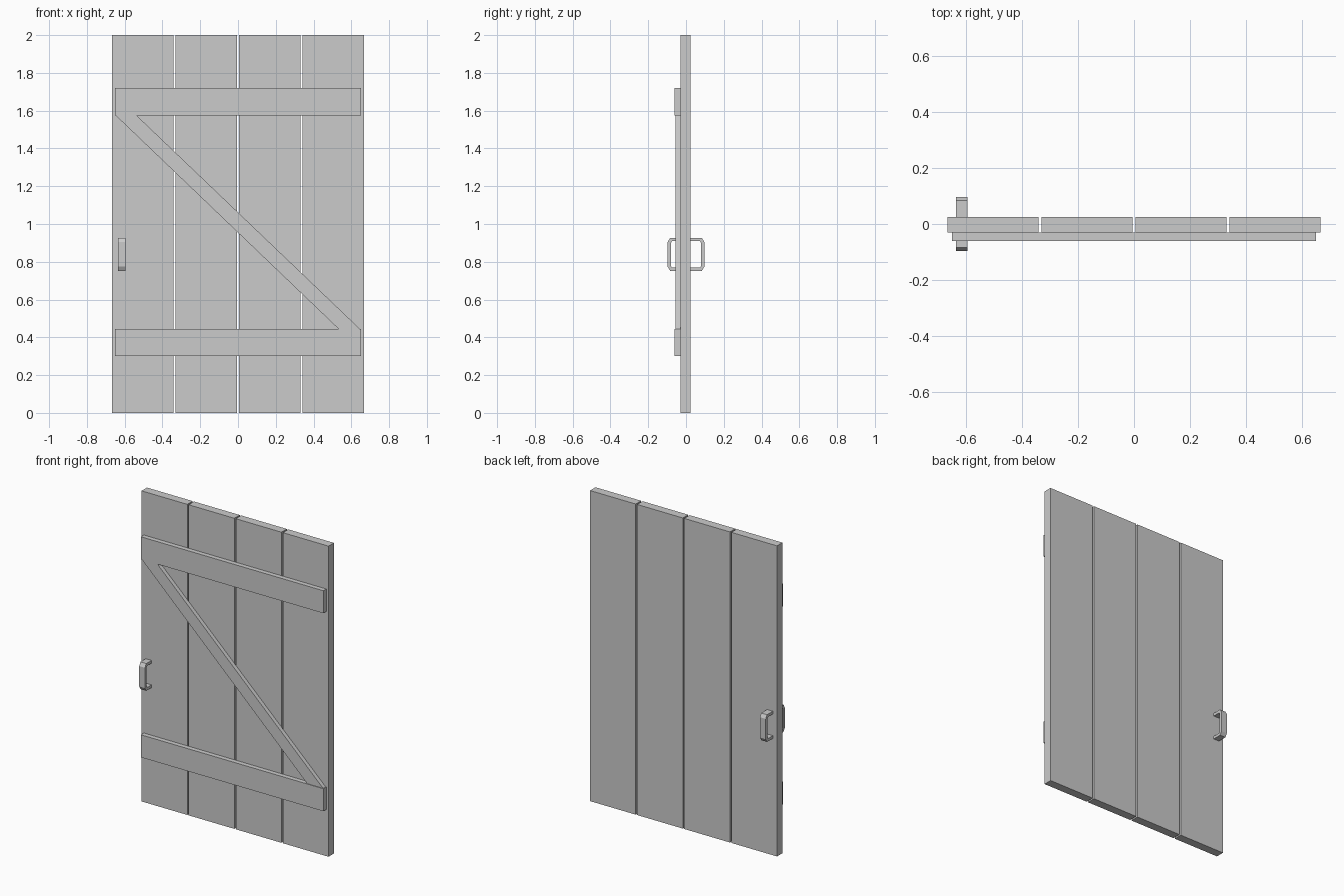
import bpy
import bmesh
from mathutils import Matrix

if "Cube" in bpy.data.objects:
    bpy.data.objects.remove(bpy.data.objects["Cube"], do_unlink=True)

# Single plain grey for the whole door
grey = bpy.data.materials.new("plain_grey")
grey.use_nodes = True
COLOR = (0.6, 0.6, 0.6, 1)
grey.diffuse_color = COLOR
grey.node_tree.nodes["Principled BSDF"].inputs["Base Color"].default_value = COLOR


def prism(name, outline, depth, to_world):
    """Extrude a 2D outline by depth along its local z, then place it."""
    bm = bmesh.new()
    face = bm.faces.new([bm.verts.new((u, v, 0)) for u, v in outline])
    ext = bmesh.ops.extrude_face_region(bm, geom=[face])
    verts = [g for g in ext["geom"] if isinstance(g, bmesh.types.BMVert)]
    bmesh.ops.translate(bm, verts=verts, vec=(0, 0, depth))
    bm.transform(to_world)
    bmesh.ops.recalc_face_normals(bm, faces=bm.faces)
    mesh = bpy.data.meshes.new(name)
    bm.to_mesh(mesh)
    bm.free()
    mesh.materials.append(grey)
    obj = bpy.data.objects.new(name, mesh)
    bpy.context.collection.objects.link(obj)
    return obj


def front_panel(name, outline, y0, y1):
    """Outline in x, z; thickness from y0 to y1."""
    m = Matrix(((1, 0, 0, 0), (0, 0, 1, y0), (0, 1, 0, 0), (0, 0, 0, 1)))
    return prism(name, outline, y1 - y0, m)


def rect(x0, x1, z0, z1):
    return [(x0, z0), (x1, z0), (x1, z1), (x0, z1)]


HALF_WIDTH, GAP = 0.666, 0.01
FRONT, BACK = -0.03, 0.025

# Four upright planks with narrow gaps
width = (2 * HALF_WIDTH - 3 * GAP) / 4
for i in range(4):
    x = -HALF_WIDTH + i * (width + GAP)
    front_panel(f"plank_{i + 1}", rect(x, x + width, 0, 2), FRONT, BACK)

# Horizontal battens and the diagonal brace between them
front_panel("upper_batten", rect(-0.65, 0.65, 1.575, 1.72), -0.06, FRONT)
front_panel("lower_batten", rect(-0.65, 0.65, 0.3, 0.445), -0.06, FRONT)
front_panel("diagonal_brace",
            [(-0.648, 1.575), (-0.537, 1.575), (0.645, 0.445), (0.532, 0.445)],
            -0.056, FRONT)


# Pull handles: bracket with chamfered corners, on both faces
def handle(name, base, tip):
    s = 1 if tip > base else -1
    z0, z1, t = 0.752, 0.927, 0.018
    cy, cz = 0.013 * s, 0.022
    inner = tip - t * s
    outline = [
        (base, z0), (tip - cy, z0), (tip, z0 + cz),
        (tip, z1 - cz), (tip - cy, z1), (base, z1),
        (base, z1 - t), (inner - cy / 3, z1 - t), (inner, z1 - t - cz / 3),
        (inner, z0 + t + cz / 3), (inner - cy / 3, z0 + t), (base, z0 + t),
    ]
    m = Matrix(((0, 0, 1, -0.636), (1, 0, 0, 0), (0, 1, 0, 0), (0, 0, 0, 1)))
    prism(name, outline, 0.041, m)


handle("front_handle", FRONT, -0.097)
handle("back_handle", BACK, 0.097)
